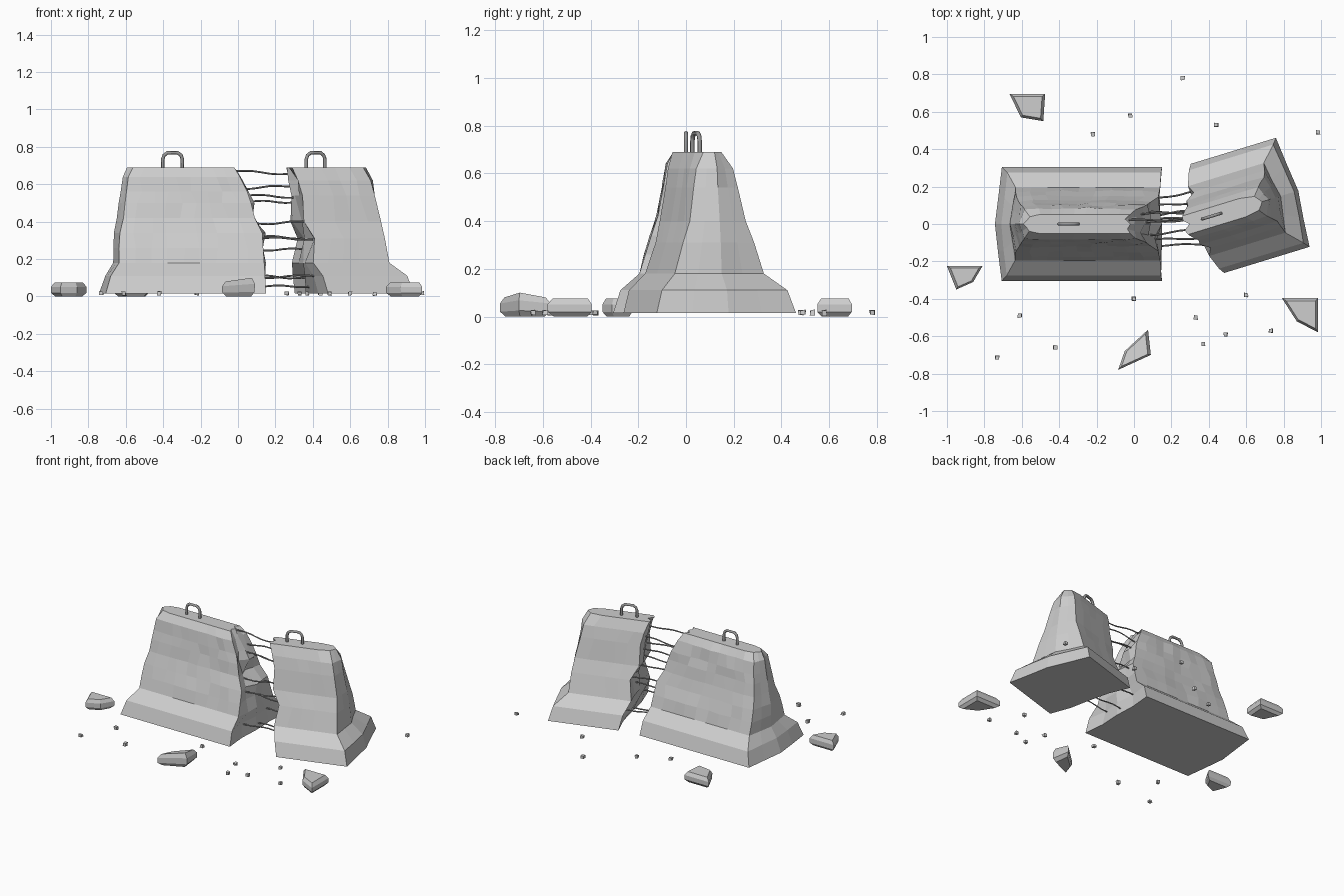
import bpy, bmesh, math, random
from mathutils import Vector, Matrix

if "Cube" in bpy.data.objects:
    bpy.data.objects.remove(bpy.data.objects["Cube"])
rng = random.Random(4)


def material(name, grey):
    m = bpy.data.materials.new(name)
    m.use_nodes = True
    col = (grey, grey, grey, 1)
    m.diffuse_color = col
    m.node_tree.nodes["Principled BSDF"].inputs["Base Color"].default_value = col
    return m


CONCRETE = material("concrete", 0.61)
STEEL = material("steel", 0.31)


def finish(name, bm, mat, place=None):
    bmesh.ops.recalc_face_normals(bm, faces=bm.faces)
    me = bpy.data.meshes.new(name)
    bm.to_mesh(me)
    bm.free()
    me.materials.append(mat)
    ob = bpy.data.objects.new(name, me)
    bpy.context.collection.objects.link(ob)
    if place:
        ob.matrix_world = place
    return ob


def loft(bm, rings):
    n = len(rings[0])
    rows = [[bm.verts.new(p) for p in r] for r in rings]
    for a, b in zip(rows, rows[1:]):
        for i in range(n):
            j = (i + 1) % n
            bm.faces.new((a[i], a[j], b[j], b[i]))
    bm.faces.new(rows[0])
    bm.faces.new(rows[-1])


def barrier(name, levels, broken, nx, front_rough, back_rough, place=None):
    """Stacked rectangular rings: z, left x, right x, half depth."""
    ny = 4
    rings = []
    for z, x0, x1, hy in levels:
        ring = []

        def side(fx, fy):
            x = x0 + (x1 - x0) * fx
            y = hy * fy
            out = {0: -1, 1: 1}.get(fx, 0)
            if out == broken:
                # Ragged fracture face
                if abs(fy) < 1:
                    x += out * rng.uniform(-0.035, 0.02) * (1 if z > 0.1 else 0.5)
            elif out:
                # Whole end swells towards its middle and is clipped at the top
                x += out * (0.032 * (1 - abs(fy)) + rng.uniform(-0.004, 0.002))
                if z > 0.68:
                    y *= 0.75
            elif 0.2 < z < 0.68:
                rough = back_rough if fy > 0 else front_rough
                y += math.copysign(rng.uniform(-rough, rough), fy)
                x += rng.uniform(-0.015, 0.015)
            ring.append((x, y, z))

        for i in range(nx):
            side(i / nx, -1)
        for i in range(ny):
            side(1, -1 + 2 * i / ny)
        for i in range(nx):
            side(1 - i / nx, 1)
        for i in range(ny):
            side(0, 1 - 2 * i / ny)
        rings.append(ring)
    bm = bmesh.new()
    loft(bm, rings)
    return finish(name, bm, CONCRETE, place)


def tube(name, points, radius, place=None, res=1):
    cu = bpy.data.curves.new(name, 'CURVE')
    cu.dimensions = '3D'
    cu.bevel_depth = radius
    cu.bevel_resolution = res
    cu.use_fill_caps = True
    sp = cu.splines.new('POLY')
    sp.points.add(len(points) - 1)
    for p, co in zip(sp.points, points):
        p.co = (*co, 1)
    cu.materials.append(STEEL)
    ob = bpy.data.objects.new(name, cu)
    bpy.context.collection.objects.link(ob)
    if place:
        ob.matrix_world = place
    return ob


# Two halves of the snapped barrier
spin = Matrix.Rotation(math.radians(17), 4, 'Z')
turn = Matrix.Translation((0.393, 0.03, 0)) @ spin
barrier("long_barrier_half", [
    (0.015, -0.71, 0.15, 0.305), (0.11, -0.68, 0.145, 0.275), (0.18, -0.635, 0.14, 0.195),
    (0.26, -0.635, 0.135, 0.17), (0.34, -0.63, 0.13, 0.145), (0.42, -0.615, 0.09, 0.118),
    (0.50, -0.605, 0.07, 0.103), (0.56, -0.595, 0.05, 0.092), (0.64, -0.585, 0.01, 0.078),
    (0.69, -0.56, -0.02, 0.052)], 1, 9, 0.008, 0.012)
barrier("short_barrier_half", [
    (0.015, 0, 0.476, 0.305), (0.11, -0.02, 0.455, 0.275), (0.18, -0.05, 0.375, 0.195),
    (0.31, -0.03, 0.365, 0.155), (0.40, -0.08, 0.352, 0.122), (0.54, -0.08, 0.325, 0.097),
    (0.62, -0.10, 0.31, 0.08), (0.69, -0.125, 0.275, 0.052)], -1, 5, 0.006, 0.004, turn)

# Lifting loops
loop = [(-0.052, 0, 0.66), (-0.052, 0, 0.735), (-0.045, 0, 0.755), (-0.028, 0, 0.768),
        (0.028, 0, 0.768), (0.045, 0, 0.755), (0.052, 0, 0.735), (0.052, 0, 0.66)]
tube("long_half_lifting_loop", loop, 0.0095, Matrix.Translation((-0.35, 0, 0)))
tube("short_half_lifting_loop", loop, 0.0095, Matrix.Translation((0.415, 0.042, 0)) @ spin)

# Bent reinforcing bars across the gap: start x, y, z, then end x, y, z
bars = [(-0.05, 0.02, 0.67, 0.30, 0.03, 0.655), (0, 0.05, 0.575, 0.33, 0.06, 0.59),
        (0, 0.0, 0.54, 0.33, 0.03, 0.53), (0.02, 0.06, 0.505, 0.33, 0.07, 0.505),
        (0.04, -0.06, 0.39, 0.36, -0.03, 0.40), (0.05, 0.09, 0.32, 0.36, 0.12, 0.31),
        (0.05, -0.09, 0.31, 0.40, -0.07, 0.305), (0.08, 0.04, 0.25, 0.40, 0.08, 0.25),
        (0.08, 0.13, 0.11, 0.38, 0.19, 0.10), (0.08, -0.12, 0.10, 0.46, -0.11, 0.11),
        (0.08, 0.02, 0.05, 0.42, 0.05, 0.055)]
for n, ends in enumerate(bars):
    start, end = Vector(ends[:3]), Vector(ends[3:])
    phase = rng.uniform(0, math.tau)
    pts = []
    for i in range(9):
        t = i / 8
        bend = math.sin(math.pi * t)
        pts.append(start.lerp(end, t) + Vector((0, 0.008 * bend * math.cos(phase + 5 * t),
                                                0.008 * bend * math.sin(phase + 6 * t))))
    tube(f"reinforcing_bar_{n + 1}", pts, 0.005, res=0)


# Large broken chunks: outline drawn in at the top and bottom
def chunk(name, outline, heights):
    mid = sum((Vector(p) for p in outline), Vector((0, 0))) / len(outline)
    rings = []
    for level, shrink in ((0, 0.76), (0.25, 0.99), (0.68, 1), (1, 0.8)):
        ring = []
        for p, h in zip(outline, heights):
            q = mid.lerp(Vector(p), shrink)
            ring.append((q.x, q.y, h * level))
        rings.append(ring)
    bm = bmesh.new()
    loft(bm, rings)
    finish(name, bm, CONCRETE)


flat = (0.075,) * 4
chunk("back_chunk", [(-0.665, 0.695), (-0.475, 0.695), (-0.485, 0.55), (-0.605, 0.57)], flat)
chunk("right_chunk", [(-1, -0.225), (-0.81, -0.225), (-0.86, -0.31), (-0.95, -0.35)], flat)
chunk("front_chunk", [(0.075, -0.565), (0.09, -0.70), (-0.085, -0.78), (-0.05, -0.68)],
      (0.08, 0.10, 0.08, 0.075))
chunk("left_chunk", [(0.79, -0.395), (0.985, -0.395), (0.985, -0.58), (0.87, -0.52)], flat)

# Scattered pebbles
spots = [(0.26, 0.78), (-0.02, 0.58), (-0.22, 0.48), (0.44, 0.53), (0.985, 0.49), (0, -0.4),
         (0.6, -0.38), (-0.61, -0.49), (-0.42, -0.66), (-0.73, -0.715), (0.33, -0.5),
         (0.49, -0.59), (0.37, -0.64), (0.73, -0.57)]
for n, (x, y) in enumerate(spots):
    bm = bmesh.new()
    bmesh.ops.create_cube(bm, size=0.02)
    for v in bm.verts:
        v.co += Vector([rng.uniform(-0.003, 0.003) for _ in range(3)])
    finish(f"pebble_{n + 1}", bm, CONCRETE, Matrix.Translation((x, y, 0.016)))
